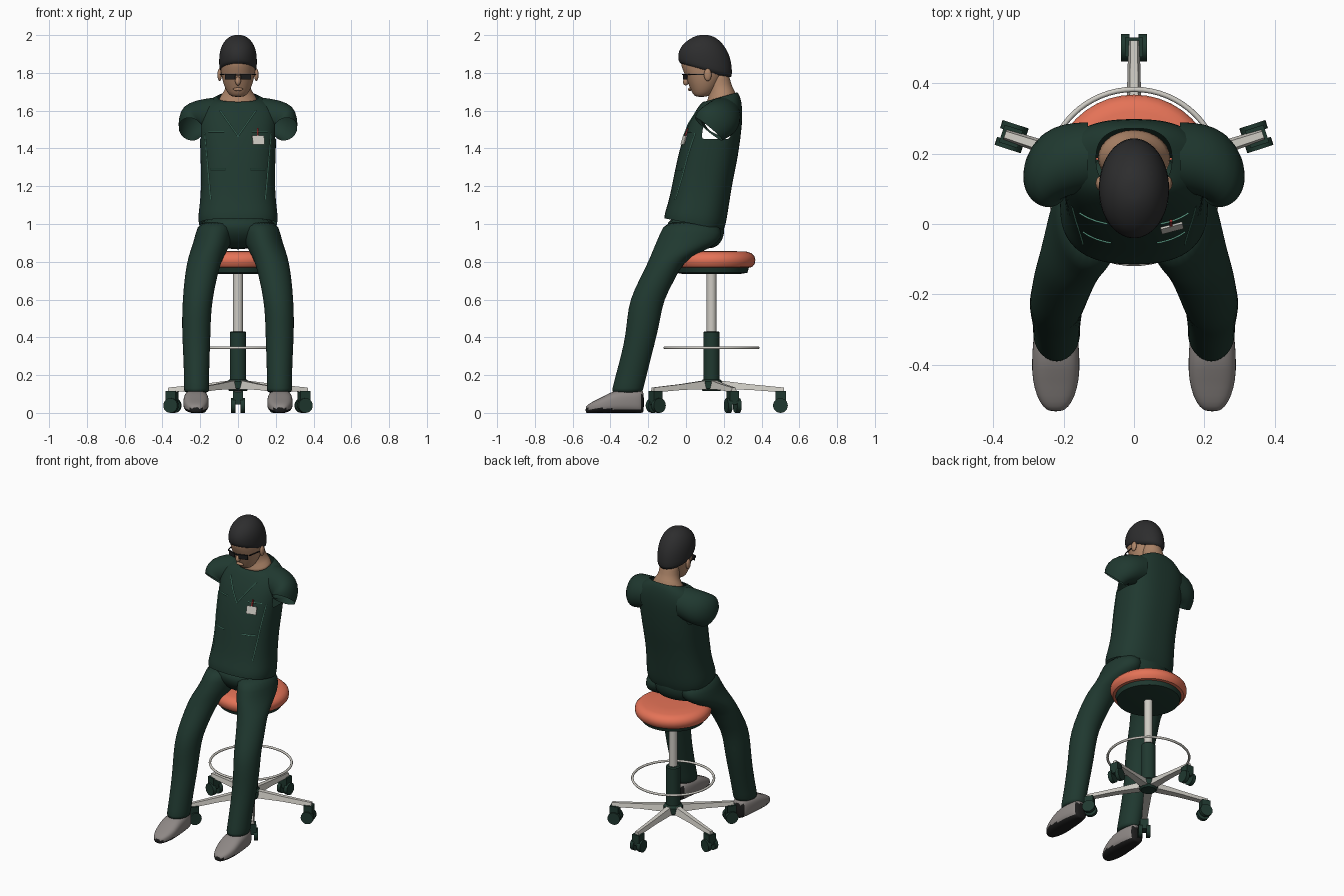
import bpy, bmesh, math
from mathutils import Vector, Matrix
from mathutils.bvhtree import BVHTree

if "Cube" in bpy.data.objects:
    bpy.data.objects.remove(bpy.data.objects["Cube"])


def material(name, r, g, b):
    m = bpy.data.materials.new(name)
    m.diffuse_color = (r, g, b, 1)
    m.use_nodes = True
    m.node_tree.nodes["Principled BSDF"].inputs["Base Color"].default_value = m.diffuse_color
    return m


GREEN = material("dark green", 0.014, 0.040, 0.029)
ORANGE = material("orange", 0.78, 0.17, 0.095)
METAL = material("pale metal", 0.62, 0.60, 0.55)
SKIN = material("skin", 0.42, 0.235, 0.14)
HAIR = material("hair", 0.026, 0.026, 0.027)
SHOE = material("shoe grey", 0.27, 0.245, 0.235)
BLACK = material("black", 0.012, 0.012, 0.012)
MINT = material("mint", 0.12, 0.38, 0.27)
RED = material("red", 0.35, 0.03, 0.03)
CY = 0.135  # stool axis


def finish(name, bm, mats, sub=0, angle=40):
    bmesh.ops.recalc_face_normals(bm, faces=bm.faces[:])
    me = bpy.data.meshes.new(name)
    bm.to_mesh(me)
    bm.free()
    ob = bpy.data.objects.new(name, me)
    bpy.context.collection.objects.link(ob)
    for m in mats:
        me.materials.append(m)
    if sub:
        me.polygons.foreach_set("use_smooth", [True] * len(me.polygons))
        ob.modifiers.new("smooth", 'SUBSURF').levels = sub
        ob.modifiers["smooth"].render_levels = sub
    else:
        bpy.ops.object.select_all(action='DESELECT')
        ob.select_set(True)
        bpy.context.view_layer.objects.active = ob
        bpy.ops.object.shade_smooth_by_angle(angle=math.radians(angle))
    return ob


def ring(z, hw, y0, y1, tilt=0, cx=0, p=2, n=28):
    """Superellipse section; tilt is the rise from front to back."""
    pts = []
    for i in range(n):
        a = 2 * math.pi * i / n
        c, s = math.cos(a), math.sin(a)
        u = math.copysign(abs(c) ** (2 / p), c)
        v = math.copysign(abs(s) ** (2 / p), s)
        pts.append(Vector((cx + hw * u, (y0 + y1) / 2 + (y1 - y0) / 2 * v, z + tilt * v / 2)))
    return pts


def loft_bm(rings, caps=True):
    bm = bmesh.new()
    vs = [[bm.verts.new(p) for p in r] for r in rings]
    n = len(vs[0])
    for a, b in zip(vs, vs[1:]):
        for i in range(n):
            bm.faces.new((a[i], a[(i + 1) % n], b[(i + 1) % n], b[i]))
    if caps:
        bm.faces.new(vs[0])
        bm.faces.new(vs[-1])
    return bm


def loft(name, rings, mat, caps=True, sub=1):
    return finish(name, loft_bm(rings, caps), [mat], sub)


def lathe(name, prof, mat):
    return loft(name, [ring(z, r, CY - r, CY + r, n=40) for r, z in prof], mat, sub=0)


def box(name, size, loc, mat, rz=0, rx=0):
    bm = bmesh.new()
    M = Matrix.Translation(loc) @ Matrix.Rotation(rz, 4, 'Z') @ Matrix.Rotation(rx, 4, 'X')
    bmesh.ops.create_cube(bm, size=1, matrix=M @ Matrix.Diagonal((*size, 1)))
    return finish(name, bm, [mat])


def ball(name, size, loc, mat, rx=0):
    bm = bmesh.new()
    M = Matrix.Translation(loc) @ Matrix.Rotation(rx, 4, 'X') @ Matrix.Diagonal((*size, 1))
    bmesh.ops.create_uvsphere(bm, u_segments=20, v_segments=12, radius=1, matrix=M)
    return finish(name, bm, [mat], angle=80)


def wire(name, pts, r, mat, cyclic=False):
    cu = bpy.data.curves.new(name, 'CURVE')
    cu.dimensions = '3D'
    cu.bevel_depth, cu.bevel_resolution = r, 2
    sp = cu.splines.new('POLY')
    sp.points.add(len(pts) - 1)
    for q, p in zip(sp.points, pts):
        q.co = (*p, 1)
    sp.use_cyclic_u = cyclic
    cu.materials.append(mat)
    ob = bpy.data.objects.new(name, cu)
    bpy.context.collection.objects.link(ob)


# --- stool ---
lathe("seat_cushion", [(.19, .768), (.215, .772), (.229, .79), (.232, .81), (.228, .828),
                       (.212, .845), (.185, .854), (.1, .857)], ORANGE)
lathe("seat_plate", [(.15, .735), (.19, .742), (.2, .775)], GREEN)
lathe("gas_column", [(.026, .42), (.026, .745)], METAL)
lathe("column_sleeve", [(.043, .165), (.043, .425), (.036, .432)], GREEN)
lathe("base_hub", [(.045, .115), (.058, .13), (.058, .165), (.045, .178)], GREEN)
wire("foot_ring", ring(.345, .247, CY - .247, CY + .247, n=64), .0075, METAL, True)
for k in range(5):
    a = math.radians(90 + 72 * k)
    R = Matrix.Translation((0, CY, 0)) @ Matrix.Rotation(a, 4, 'Z')
    # tapered base arm
    secs = []
    for d, w, zb, zt in ((.04, .026, .125, .172), (.2, .021, .122, .152), (.385, .016, .108, .134)):
        secs.append([R @ Vector((d, y, z)) for y, z in ((-w, zb), (w, zb), (w * .6, zt), (-w * .6, zt))])
    loft(f"base_arm_{k}", secs, METAL, sub=0)
    # caster: twin wheels and hood
    bm = bmesh.new()
    for s in (1, -1):
        M = R @ Matrix.Translation((.365, s * .025, .039)) @ Matrix.Rotation(math.pi / 2, 4, 'X')
        bmesh.ops.create_cone(bm, cap_ends=True, segments=24, radius1=.039, radius2=.039, depth=.024, matrix=M)
    bmesh.ops.create_cube(bm, size=1, matrix=R @ Matrix.Translation((.367, 0, .08)) @ Matrix.Diagonal((.055, .052, .07, 1)))
    finish(f"caster_{k}", bm, [GREEN])

# --- trousers and shoes ---
loft("hips", [ring(.865, .12, 0, .15), ring(.91, .17, -.06, .195), ring(.97, .198, -.105, .208),
              ring(1.05, .195, -.095, .195)], GREEN)
LEG = [(1.02, .02, .205, -.11, .17), (.95, .025, .225, -.137, .195), (.9, .035, .238, -.16, .175),
       (.85, .062, .255, -.18, .08), (.8, .09, .27, -.2, -.015), (.7, .115, .285, -.25, -.062),
       (.6, .135, .293, -.298, -.118), (.5, .144, .297, -.312, -.135), (.4, .146, .295, -.322, -.157),
       (.3, .15, .29, -.345, -.183), (.2, .153, .286, -.372, -.208), (.12, .152, .287, -.393, -.228),
       (.105, .154, .285, -.393, -.23)]
FOOT = [(-.532, .018, .03), (-.52, .036, .045), (-.49, .054, .062), (-.44, .067, .085), (-.39, .068, .115),
        (-.33, .065, .125), (-.27, .055, .125), (-.235, .045, .12), (-.222, .03, .11)]
for s, side in ((-1, "right"), (1, "left")):
    loft(f"{side}_trouser_leg", [ring(z, (x1 - x0) / 2, y0, y1, 0, s * (x0 + x1) / 2) for z, x0, x1, y0, y1 in LEG], GREEN)
    secs = []
    for y, hw, zt in FOOT:
        secs.append([Vector((s * .222 + p.x, y, p.y)) for p in ring(0, hw, 0, zt, p=2.8)])
    bm = loft_bm(secs)
    bm.faces.ensure_lookup_table()
    for f in bm.faces:
        c = f.calc_center_median()
        f.material_index = int(c.z < .022 or (c.y > -.245 and c.z < .1))
    finish(f"{side}_shoe", bm, [SHOE, BLACK], 1)

# --- shirt: hollow shell with open sleeves ---
SHIRT = [(1.0, .207, -.115, .2, -.06), (1.03, .212, -.113, .212, -.055), (1.08, .206, -.1, .222, -.03),
         (1.15, .198, -.085, .235, 0), (1.25, .195, -.065, .252, 0), (1.35, .199, -.045, .274, 0),
         (1.45, .202, -.018, .288, 0), (1.53, .207, .012, .297, 0), (1.59, .205, .045, .299, 0),
         (1.635, .18, .07, .295, .015), (1.665, .135, .088, .284, .035), (1.672, .108, .096, .272, .05)]
bm = loft_bm([ring(z, h, a, b, t, p=2.5, n=40) for z, h, a, b, t in SHIRT], False)
tree = BVHTree.FromBMesh(bm)
holes = []
for f in bm.faces:
    c = f.calc_center_median()
    if abs(c.x) > .17 and .09 < c.y < .25 and 1.46 < c.z < 1.62:
        holes.append(f)
bmesh.ops.delete(bm, geom=holes, context='FACES')
finish("shirt_body", bm, [GREEN], 1)

# centre, section half axes u (across) and v (front-top to back-bottom)
SLEEVE = [((.13, .19, 1.57), (0, .03, .095), (0, .095, -.03)),
          ((.19, .185, 1.562), (.035, .02, .09), (0, .1, -.03)),
          ((.235, .165, 1.545), (.06, .01, .07), (0, .1, -.045)),
          ((.25, .14, 1.522), (.066, .008, .03), (0, .088, -.06)),
          ((.25, .12, 1.502), (.064, .008, .008), (0, .072, -.06))]
for s, side in ((-1, "right"), (1, "left")):
    secs = []
    for c, u, v in SLEEVE:
        pts = []
        for i in range(28):
            a = 2 * math.pi * i / 28
            p = Vector(c) + Vector(u) * math.cos(a) + Vector(v) * math.sin(a)
            pts.append(Vector((s * p.x, p.y, p.z)))
        secs.append(pts)
    loft(f"{side}_sleeve", secs, GREEN, caps=False)


def on_shirt(x, z, off=0.001):
    hit = tree.ray_cast(Vector((x, -1, z)), Vector((0, 1, 0)))[0]
    return Vector((x, hit.y - off, z))


def seam(name, x0, z0, x1, z1):
    wire(name, [on_shirt(x0 + (x1 - x0) * t / 14, z0 + (z1 - z0) * t / 14) for t in range(15)], .0028, MINT)


# piping, pocket badge and pen
for s, side in ((-1, "right"), (1, "left")):
    seam(f"{side}_neck_trim", s * .095, 1.6, 0, 1.465)
    seam(f"{side}_side_seam", s * .176, 1.48, s * .145, 1.13)
    seam(f"{side}_chest_seam", s * .155, 1.488, s * .075, 1.488)
    seam(f"{side}_waist_seam", s * .145, 1.29, s * .065, 1.29)
p = on_shirt(.108, 1.445, .006)
box("pocket_badge", (.064, .006, .05), p, METAL, rz=.25, rx=-.3)
box("pocket_pen", (.008, .008, .045), on_shirt(.105, 1.485, .005), RED, rx=-.3)

# --- neck and head ---
loft("neck", [ring(1.63, .12, .1, .28, .03), ring(1.675, .095, .11, .262, .05), ring(1.71, .066, .125, .243, .04),
              ring(1.76, .06, .11, .235), ring(1.82, .06, .1, .22)], SKIN)
FACE = [(1.672, .028, .055, .105), (1.684, .048, .037, .135), (1.715, .067, .024, .165), (1.75, .08, .008, .185),
        (1.79, .089, -.006, .205), (1.83, .093, -.024, .22), (1.87, .092, -.032, .225), (1.93, .075, -.005, .2)]
loft("face", [ring(z, h, a, b) for z, h, a, b in FACE], SKIN)
CAP = [(1.8, .096, -.033, .243, -.085), (1.83, .1, -.04, .245, -.07), (1.87, .101, -.043, .242, -.04),
       (1.91, .098, -.038, .228, -.015), (1.95, .085, -.02, .2, 0), (1.98, .062, .018, .168, 0),
       (1.995, .038, .05, .14, 0), (2.001, .015, .075, .115, 0)]
loft("hair", [ring(z, h, a, b, t) for z, h, a, b, t in CAP], HAIR)
ball("nose", (.015, .017, .024), (0, .002, 1.757), SKIN, -.3)
ball("mouth", (.027, .01, .009), (0, .02, 1.713), SKIN)
for s, side in ((-1, "right"), (1, "left")):
    ball(f"{side}_ear", (.012, .02, .033), (s * .097, .115, 1.79), SKIN)
    # glasses
    box(f"{side}_lens", (.056, .006, .026), (s * .042, -.004, 1.777), BLACK, rz=s * .32)
    box(f"{side}_brow_bar", (.062, .008, .006), (s * .042, -.007, 1.792), BLACK, rz=s * .32)
    box(f"{side}_temple", (.004, .105, .006), (s * .086, .06, 1.792), BLACK, rz=-s * .17)
box("glasses_bridge", (.03, .006, .006), (0, -.012, 1.788), BLACK)
